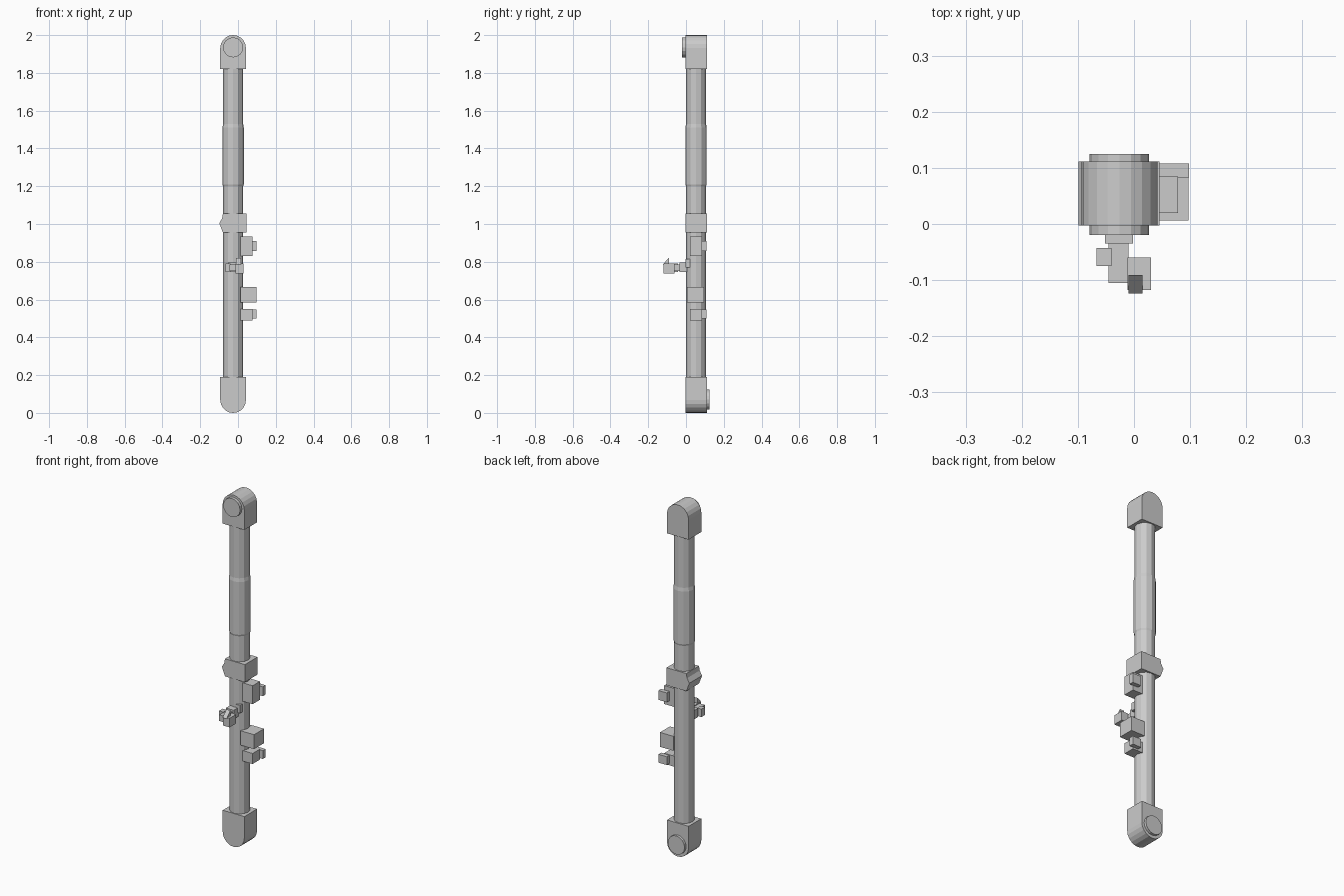
import bpy, math

if "Cube" in bpy.data.objects:
    bpy.data.objects.remove(bpy.data.objects["Cube"])

CX, CY = -0.026, 0.053      # axis of the main tube


def mesh(name, verts, faces):
    me = bpy.data.meshes.new(name)
    me.from_pydata(verts, [], faces)
    ob = bpy.data.objects.new(name, me)
    bpy.context.collection.objects.link(ob)
    return ob


def prism(name, xz, y0, y1):
    """Extrude an x-z outline (counter-clockwise seen from the front) along y."""
    n = len(xz)
    verts = [(x, y0, z) for x, z in xz] + [(x, y1, z) for x, z in xz]
    faces = [list(range(n)), list(range(2 * n - 1, n - 1, -1))]
    faces += [(i, i + n, (i + 1) % n + n, (i + 1) % n) for i in range(n)]
    return mesh(name, verts, faces)


def box(name, x0, x1, y0, y1, z0, z1):
    return prism(name, [(x0, z0), (x1, z0), (x1, z1), (x0, z1)], y0, y1)


def arc(cx, cz, r, a0, a1, steps):
    return [(cx + r * math.cos(math.radians(a0 + (a1 - a0) * i / steps)),
             cz + r * math.sin(math.radians(a0 + (a1 - a0) * i / steps)))
            for i in range(steps + 1)]


# Main tube with a slightly thicker grip section
SIDES = 12
rings = [(0.15, 0.053), (1.20, 0.053), (1.21, 0.0565), (1.51, 0.0565),
         (1.53, 0.053), (1.86, 0.053)]
verts = [(CX + r * math.cos(2 * math.pi * i / SIDES),
          CY + r * math.sin(2 * math.pi * i / SIDES), z)
         for z, r in rings for i in range(SIDES)]
faces = [(k * SIDES + i, k * SIDES + (i + 1) % SIDES,
          (k + 1) * SIDES + (i + 1) % SIDES, (k + 1) * SIDES + i)
         for k in range(len(rings) - 1) for i in range(SIDES)]
faces += [list(range(SIDES - 1, -1, -1)),
          list(range((len(rings) - 1) * SIDES, len(rings) * SIDES))]
mesh("main_tube", verts, faces)

# Rounded end caps, each with a round button on opposite faces
R = 0.068
prism("top_cap", [(CX - R, 1.82), (CX + R, 1.82)] + arc(CX, 2 - R, R, 0, 180, 10),
      -0.003, 0.111)
prism("bottom_cap", [(CX + R, 0.19), (CX - R, 0.19)] + arc(CX, R, R, 180, 360, 10),
      -0.003, 0.111)
prism("top_button", arc(CX, 1.935, 0.053, 0, 360, 16)[:-1], -0.02, 0.02)
prism("bottom_button", arc(CX, 0.07, 0.053, 0, 360, 16)[:-1], 0.09, 0.125)

# Middle collar with a ridge on its left side
prism("middle_collar", [(-0.08, 0.955), (0.045, 0.955), (0.045, 1.055),
                        (-0.08, 1.055), (-0.084, 1.03), (-0.099, 1.005),
                        (-0.084, 0.965)], -0.003, 0.111)

# Control boxes on the right side, two of them with a rear tab
for label, z0, z1, t0, t1 in (("upper", 0.83, 0.935, 0.857, 0.91),
                              ("lower", 0.49, 0.55, 0.50, 0.547)):
    box(label + "_control_box", 0.012, 0.078, 0.02, 0.085, z0, z1)
    box(label + "_control_tab", 0.045, 0.098, 0.083, 0.108, t0, t1)
box("middle_control_box", 0.012, 0.097, 0.006, 0.095, 0.585, 0.667)

# Front switch: mount, stepped arm, head and wedge
box("switch_mount", -0.052, -0.002, -0.035, 0.02, 0.745, 0.795)
box("switch_mount_top", -0.01, 0.015, -0.003, 0.02, 0.77, 0.815)
box("switch_arm", -0.045, -0.01, -0.105, -0.033, 0.75, 0.785)
box("switch_side_block", -0.067, -0.04, -0.075, -0.043, 0.745, 0.79)
box("switch_head", -0.012, 0.03, -0.118, -0.06, 0.738, 0.79)
wx0, wx1 = -0.01, 0.015
mesh("switch_wedge",
     [(x, y, z) for x in (wx0, wx1)
      for y, z in ((-0.124, 0.785), (-0.091, 0.785), (-0.091, 0.82))],
     [(0, 2, 1), (3, 4, 5), (0, 1, 4, 3), (1, 2, 5, 4), (2, 0, 3, 5)])
